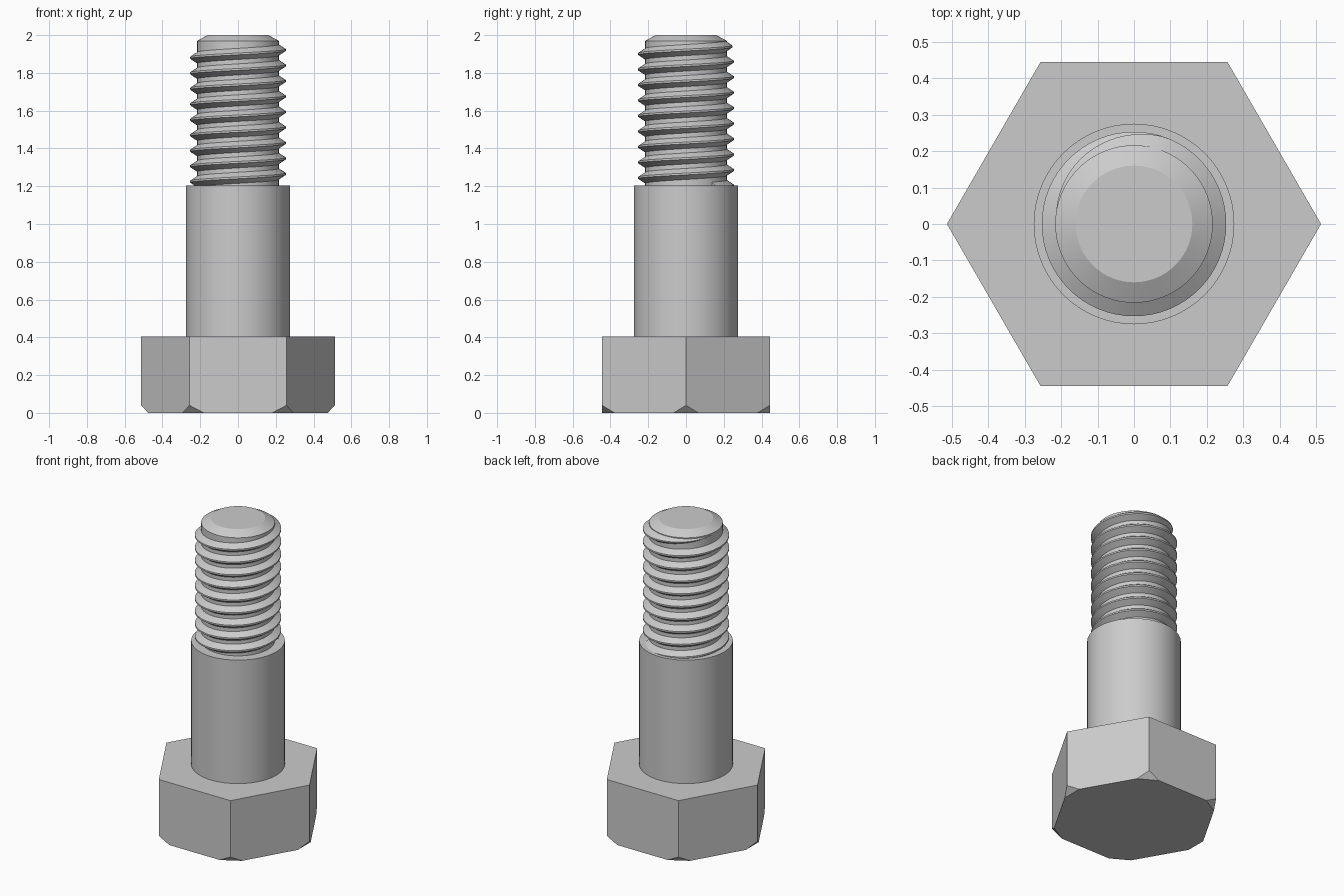
import bpy, bmesh, math
from mathutils import Vector, Matrix

cube = bpy.data.objects.get("Cube")
if cube:
    bpy.data.objects.remove(cube, do_unlink=True)

steel = bpy.data.materials.new("grey_steel")
steel.use_nodes = True
grey = (0.6, 0.6, 0.6, 1)
steel.diffuse_color = grey
steel.node_tree.nodes["Principled BSDF"].inputs["Base Color"].default_value = grey

SEGMENTS = 64


def finish(bm, name, smooth=True):
    bmesh.ops.recalc_face_normals(bm, faces=bm.faces)
    mesh = bpy.data.meshes.new(name)
    bm.to_mesh(mesh)
    bm.free()
    mesh.materials.append(steel)
    obj = bpy.data.objects.new(name, mesh)
    bpy.context.collection.objects.link(obj)
    if smooth:
        bpy.ops.object.select_all(action='DESELECT')
        obj.select_set(True)
        bpy.context.view_layer.objects.active = obj
        bpy.ops.object.shade_smooth_by_angle(angle=math.radians(20))
    return obj


def ring(bm, radius, z, sides):
    return [bm.verts.new((radius * math.cos(math.tau * i / sides),
                          radius * math.sin(math.tau * i / sides), z))
            for i in range(sides)]


def lathe(profile, sides):
    """Closed solid of stacked rings, given (radius, z) pairs."""
    bm = bmesh.new()
    rings = [ring(bm, r, z, sides) for r, z in profile]
    for low, high in zip(rings, rings[1:]):
        for i in range(sides):
            j = (i + 1) % sides
            bm.faces.new((low[i], low[j], high[j], high[i]))
    bm.faces.new(rings[0][::-1])
    bm.faces.new(rings[-1])
    return bm


# Hexagonal head with its lower corners sliced off
head = lathe([(0.513, 0), (0.513, 0.405)], 6)
for i in range(6):
    turn = Matrix.Rotation(math.tau * i / 6, 3, 'Z')
    bmesh.ops.bisect_plane(
        head, geom=head.verts[:] + head.edges[:] + head.faces[:],
        plane_co=turn @ Vector((0.475, 0, 0)),
        plane_no=turn @ Vector((0.04, 0, -0.038)), clear_outer=True)
    open_edges = [e for e in head.edges if e.is_boundary]
    bmesh.ops.holes_fill(head, edges=open_edges, sides=0)
finish(head, "hex_head", smooth=False)

# Plain shank
finish(lathe([(0.275, 0.4), (0.275, 1.205)], SEGMENTS), "shank")

# Threaded core with a chamfered tip
CORE = 0.216
finish(lathe([(CORE, 1.15), (CORE, 1.97), (0.16, 2.0)], SEGMENTS), "thread_core")

# Right-handed thread ridge that starts inside the shank and fades out at the tip
PITCH, CREST, ROOT = 0.082, 0.253, 0.212
END = 3 * math.pi
FADE = math.radians(110)
bm = bmesh.new()
previous = None
for k in range(int(9.4 * SEGMENTS), -1, -1):
    angle = END - math.tau * k / SEGMENTS
    z = 1.88 + PITCH * (angle - math.pi) / math.tau
    size = min(1, (END - angle) / FADE + 0.01)
    crest = ROOT + (CREST - ROOT) * size
    base, flat = PITCH * 0.39 * size, PITCH * 0.06 * size
    section = [bm.verts.new((r * math.cos(angle), r * math.sin(angle), z + dz))
               for r, dz in ((ROOT, -base), (crest, -flat), (crest, flat), (ROOT, base))]
    if previous:
        for i in range(4):
            j = (i + 1) % 4
            bm.faces.new((previous[i], section[i], section[j], previous[j]))
    else:
        bm.faces.new(section)
    previous = section
bm.faces.new(previous[::-1])
finish(bm, "thread_ridge")
